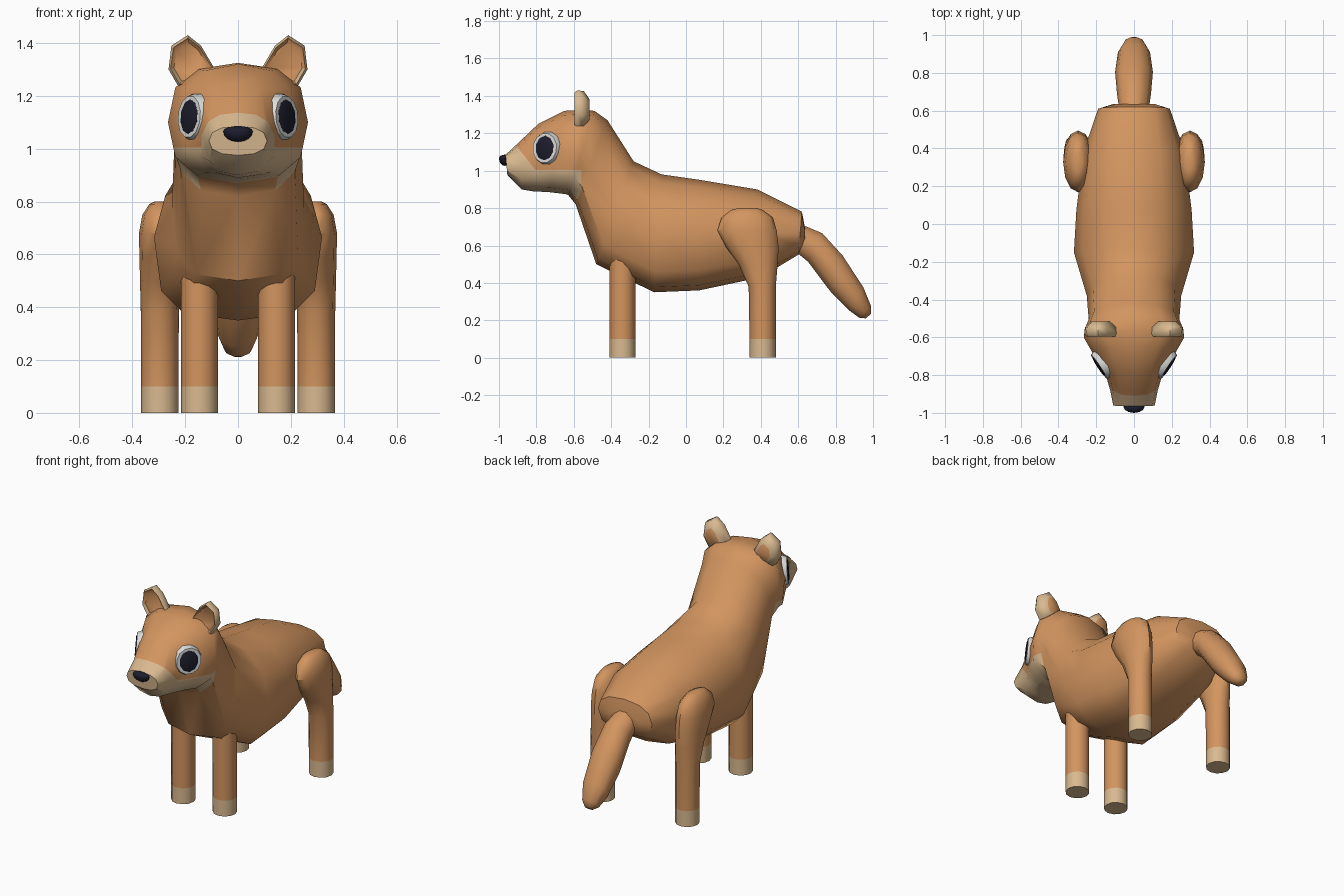
import bpy, bmesh, math
from mathutils import Vector, Matrix

if "Cube" in bpy.data.objects:
    bpy.data.objects.remove(bpy.data.objects["Cube"])


def material(name, rgb):
    m = bpy.data.materials.new(name)
    m.diffuse_color = (*rgb, 1)
    m.use_nodes = True
    m.node_tree.nodes["Principled BSDF"].inputs["Base Color"].default_value = m.diffuse_color
    return m


FUR = material("orange fur", (0.65, 0.30, 0.115))
CREAM = material("cream fur", (0.70, 0.49, 0.28))
DARK = material("dark navy", (0.012, 0.012, 0.026))
WHITE = material("eye white", (0.72, 0.72, 0.70))


def finish(bm, name, mats, angle=40):
    bmesh.ops.recalc_face_normals(bm, faces=bm.faces[:])
    me = bpy.data.meshes.new(name)
    bm.to_mesh(me)
    bm.free()
    ob = bpy.data.objects.new(name, me)
    bpy.context.collection.objects.link(ob)
    for m in mats:
        me.materials.append(m)
    bpy.ops.object.select_all(action='DESELECT')
    bpy.context.view_layer.objects.active = ob
    ob.select_set(True)
    bpy.ops.object.shade_smooth_by_angle(angle=math.radians(angle))
    return ob


def bridge(bm, rings):
    """Skin a list of vertex rings and cap both ends."""
    n = len(rings[0])
    for a, b in zip(rings, rings[1:]):
        for i in range(n):
            j = (i + 1) % n
            bm.faces.new((a[i], a[j], b[j], b[i]))
    bm.faces.new(rings[0])
    bm.faces.new(rings[-1])


def loft(sections, n=12, x0=0.0):
    """Section: y, z of first edge; y, z of opposite edge; half width; two roundness powers."""
    bm = bmesh.new()
    rings = []
    for s in sections:
        top, bot, w = Vector((x0, s[0], s[1])), Vector((x0, s[2], s[3])), s[4]
        p_up, p_low = s[5:7] if len(s) > 5 else (2.0, 2.0)
        mid, half = (top + bot) / 2, (top - bot) / 2
        ring = []
        for i in range(n):
            t = 2 * math.pi * i / n
            c, u = math.cos(t), math.sin(t)
            e = 2 / (p_up if u > 0 else p_low)
            cx = math.copysign(abs(c) ** e, c) if abs(c) > 1e-6 else 0
            cz = math.copysign(abs(u) ** e, u) if abs(u) > 1e-6 else 0
            ring.append(bm.verts.new(mid + half * cz + Vector((w * cx, 0, 0))))
        rings.append(ring)
    bridge(bm, rings)
    return bm


def cut(bm, co, no, test):
    faces = [f for f in bm.faces if test(f.calc_center_median())]
    geom = set(faces)
    for f in faces:
        geom.update(f.edges)
        geom.update(f.verts)
    bmesh.ops.bisect_plane(bm, geom=list(geom), plane_co=co, plane_no=no, dist=1e-4)


# body, neck and head in one skin, rump to muzzle
bm = loft([
    (0.635, 0.70, 0.635, 0.62, 0.11),
    (0.62, 0.78, 0.60, 0.55, 0.19, 2.4, 2.4),
    (0.38, 0.90, 0.40, 0.43, 0.265, 2.2, 2.6),
    (0.08, 0.95, 0.07, 0.36, 0.305, 2.1, 3.0),
    (-0.13, 0.98, -0.17, 0.35, 0.318, 2.0, 3.2),
    (-0.28, 1.05, -0.48, 0.50, 0.25, 2.1, 3.0),
    (-0.42, 1.27, -0.59, 0.82, 0.24, 2.2, 2.6),
    (-0.49, 1.32, -0.63, 0.87, 0.262, 2.5, 2.5),
    (-0.56, 1.325, -0.645, 0.875, 0.265, 2.6, 2.6),
    (-0.65, 1.32, -0.73, 0.885, 0.215, 2.5, 2.5),
    (-0.79, 1.25, -0.82, 0.89, 0.148, 2.5, 2.5),
    (-0.89, 1.155, -0.88, 0.90, 0.125, 2.4, 2.4),
    (-0.965, 1.085, -0.955, 0.975, 0.11, 2.4, 2.4),
])
# cream muzzle and cheeks
slope = Vector((0, -0.15, -0.12)).normalized()
edge = Vector((0, -0.905, 1.13))
cut(bm, edge, slope, lambda c: c.y < -0.7)
cut(bm, (0, 0, 1.005), (0, 0, 1), lambda c: c.y < -0.5)
cut(bm, (0, -0.56, 0), (0, 1, 0), lambda c: -0.7 < c.y < -0.4 and c.z > 0.8)
for f in bm.faces:
    c = f.calc_center_median()
    cheek = c.y < -0.56 and 0.86 < c.z < 1.005
    if cheek or (c.y < -0.7 and (c - edge).dot(slope) > 0):
        f.material_index = 1
finish(bm, "body_and_head", [FUR, CREAM])

# tail
finish(loft([
    (0.56, 0.74, 0.54, 0.60, 0.07),
    (0.73, 0.67, 0.65, 0.51, 0.09),
    (0.84, 0.55, 0.77, 0.35, 0.10),
    (0.95, 0.38, 0.87, 0.25, 0.085),
    (0.99, 0.28, 0.925, 0.212, 0.055),
    (0.99, 0.235, 0.96, 0.21, 0.025),
], n=10), "tail", [FUR], 60)


def leg(name, x, sections):
    bm = loft([(a, z, b, z, w) for z, a, b, w in sections], x0=x)
    for f in bm.faces:
        if f.calc_center_median().z < 0.099:
            f.material_index = 1
    finish(bm, name, [FUR, CREAM])


def eye_disc(name, side, ry, rz, lo, hi, n, mat):
    # disc facing outward and forward on the side of the face
    nrm = Vector((side * 0.83, -0.55, 0.08)).normalized()
    up = Vector((0, 0, 1))
    tan = up.cross(nrm).normalized()
    up = nrm.cross(tan)
    mid = Vector((side * 0.172, -0.747, 1.12))
    bm = bmesh.new()
    rings = []
    for h, s in ((lo, 1), ((lo + hi) / 2, 1), (hi, 0.88)):
        ring = []
        for i in range(n):
            t = 2 * math.pi * (i + 0.5) / n
            ring.append(bm.verts.new(mid + tan * ry * s * math.cos(t)
                                     + up * rz * s * math.sin(t) + nrm * h))
        rings.append(ring)
    bridge(bm, rings)
    finish(bm, name, [mat])


EAR = [(0.225, 1.235), (0.263, 1.30), (0.252, 1.39), (0.19, 1.43), (0.14, 1.39), (0.09, 1.305), (0.12, 1.25)]


def ear(name, side):
    # cream shell with a sunken orange inside
    bm = bmesh.new()
    cx, cz = 0.18, 1.32
    rings = []
    for y, s in ((-0.515, 0.55), (-0.545, 0.95), (-0.58, 1.0), (-0.595, 0.9), (-0.58, 0.75)):
        rings.append([bm.verts.new((side * (cx + (x - cx) * s), y, cz + (z - cz) * s)) for x, z in EAR])
    bridge(bm, rings)
    bm.faces.ensure_lookup_table()
    bm.faces[-1].material_index = 1
    for f in bm.faces[-1 - len(EAR):-1]:
        f.material_index = 1
    finish(bm, name, [CREAM, FUR], 50)


for side, label in ((1, "left"), (-1, "right")):
    leg("front_leg_" + label, side * 0.146, [
        (0, -0.27, -0.41, 0.07), (0.1, -0.27, -0.41, 0.07), (0.56, -0.27, -0.41, 0.07)])
    leg("hind_leg_" + label, side * 0.296, [
        (0, 0.48, 0.34, 0.071), (0.1, 0.48, 0.34, 0.071), (0.38, 0.48, 0.335, 0.072),
        (0.50, 0.49, 0.28, 0.075), (0.59, 0.495, 0.215, 0.077), (0.68, 0.485, 0.168, 0.079),
        (0.75, 0.465, 0.19, 0.066), (0.79, 0.41, 0.24, 0.04), (0.80, 0.38, 0.28, 0.02)])
    ear("ear_" + label, side)
    eye_disc("eye_" + label, side, 0.088, 0.091, -0.035, 0.016, 12, WHITE)
    eye_disc("pupil_" + label, side, 0.058, 0.066, 0.013, 0.020, 10, DARK)

# nose, flatter along its upper edge
bm = bmesh.new()
bmesh.ops.create_uvsphere(bm, u_segments=12, v_segments=8, radius=1)
for v in bm.verts:
    v.co = Vector((v.co.x * 0.056, -0.968 + v.co.y * 0.032,
                   1.066 + v.co.z * (0.02 if v.co.z > 0 else 0.04)))
finish(bm, "nose", [DARK])
